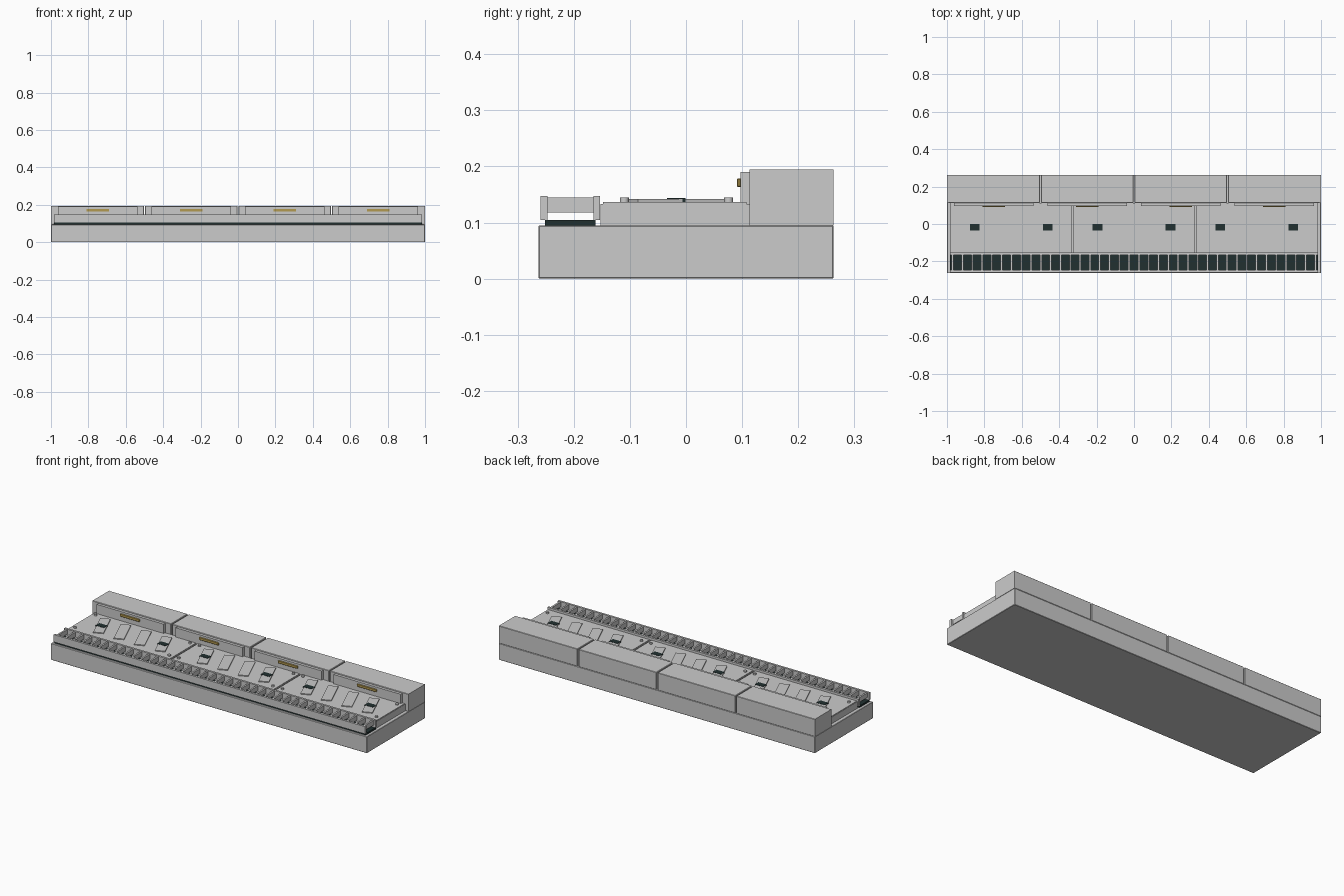
import bpy
import math

if "Cube" in bpy.data.objects:
    bpy.data.objects.remove(bpy.data.objects["Cube"])


def material(name, rgb):
    m = bpy.data.materials.new(name)
    m.diffuse_color = (*rgb, 1)
    m.use_nodes = True
    m.node_tree.nodes["Principled BSDF"].inputs["Base Color"].default_value = m.diffuse_color
    return m


DARK = material("dark", (0.015, 0.03, 0.03))
GOLD = material("gold", (0.45, 0.32, 0.08))


def box(name, x, y, z, mat=None, bevel=0.0, rot=0.0):
    """Box from (min, max) ranges, turned about its own vertical axis."""
    bpy.ops.mesh.primitive_cube_add(
        size=1, location=[(a + b) / 2 for a, b in (x, y, z)])
    o = bpy.context.object
    o.name = name
    o.scale = [b - a for a, b in (x, y, z)]
    bpy.ops.object.transform_apply(location=False, rotation=False, scale=True)
    o.rotation_euler.z = rot
    if bevel:
        m = o.modifiers.new("bevel", 'BEVEL')
        m.width = bevel
        m.segments = 1
    if mat:
        o.data.materials.append(mat)
    return o


def around(c, half):
    return (c - half, c + half)


# Base slab
box("base", (-1, 1), (-0.263, 0.263), (0, 0.095), bevel=0.002)

# Four rear cabinets with a front panel and a gold handle each
for i in range(4):
    cx = -0.75 + 0.5 * i
    box("rear_cabinet", around(cx, 0.246 if i in (1, 2) else 0.247),
        (0.113, 0.263), (0.095, 0.195), bevel=0.002)
    box("cabinet_panel", around(cx, 0.212), (0.097, 0.114), (0.095, 0.19))
    box("panel_handle", around(cx, 0.061), (0.091, 0.098), (0.163, 0.179),
        GOLD, bevel=0.002)
# Close the outer ends flush with the base
for s in (-1, 1):
    box("cabinet_end", around(s * 0.9965, 0.0035), (0.113, 0.263), (0.095, 0.195))

# Three middle decks with slanted plates, dark chips and corner screws
for cx in (-0.656, 0, 0.656):
    box("deck_body", around(cx, 0.324), (-0.152, 0.113), (0.095, 0.133))
    box("deck_cover", around(cx, 0.322), (-0.148, 0.108), (0.133, 0.137))
    for k in range(4):
        px = cx - 0.195 + 0.13 * k
        box("slanted_plate", around(px, 0.0275), around(-0.015, 0.088),
            (0.137, 0.142), rot=math.radians(23))
    for s in (-1, 1):
        box("chip", around(cx + s * 0.195, 0.026), (-0.034, -0.001),
            (0.137, 0.1435), DARK)
        for sy in (-0.11, 0.076):
            bpy.ops.mesh.primitive_cylinder_add(
                vertices=12, radius=0.008, depth=0.008,
                location=(cx + s * 0.298, sy, 0.141))
            bpy.context.object.name = "screw"
            bpy.ops.object.shade_smooth_by_angle()

# Front ladder: dark strip below two rails joined by evenly spaced rungs
box("front_strip", (-0.985, 0.985), (-0.251, -0.161), (0.095, 0.105), DARK)
box("front_rail", (-0.985, 0.985), (-0.259, -0.247), (0.105, 0.147))
box("inner_rail", (-0.985, 0.985), (-0.165, -0.153), (0.105, 0.147))
rung = box("rungs", around(-0.97, 0.005), (-0.248, -0.164), (0.118, 0.145))
arr = rung.modifiers.new("array", 'ARRAY')
arr.count = 38
arr.use_relative_offset = False
arr.use_constant_offset = True
arr.constant_offset_displace = (1.94 / 37, 0, 0)
